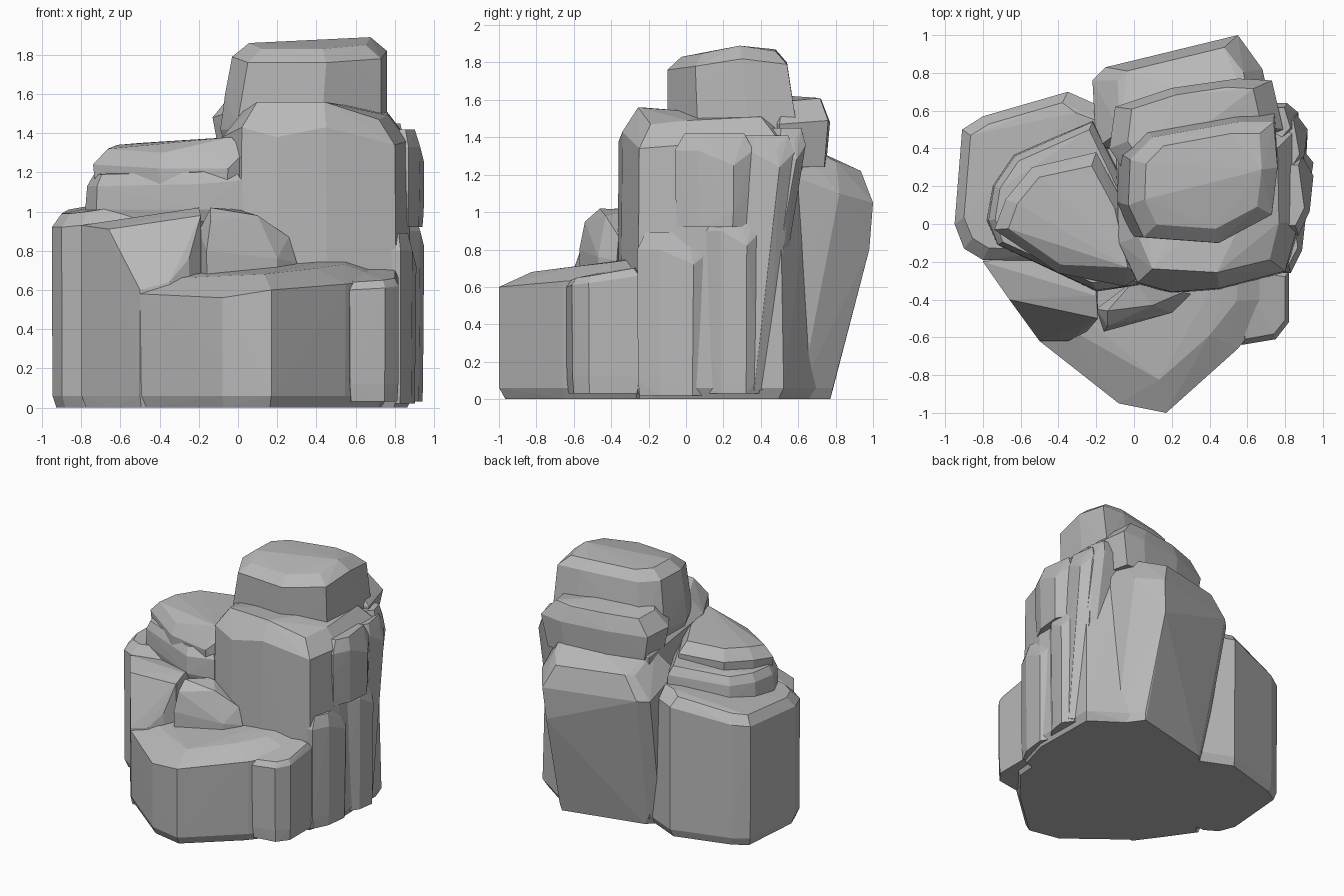
import bpy
import bmesh
import random
from mathutils import Vector

random.seed(4)

default_cube = bpy.data.objects.get("Cube")
if default_cube:
    bpy.data.objects.remove(default_cube, do_unlink=True)

# One plain stone colour
stone = bpy.data.materials.new("grey_stone")
stone.use_nodes = True
stone.diffuse_color = (.48, .48, .48, 1)
stone.node_tree.nodes["Principled BSDF"].inputs["Base Color"].default_value = stone.diffuse_color


def rock(name, crown, base=0, inset=.15, rise=.06, taper=1, shift=(0, 0), foot=.06, chip=.025):
    """Faceted boulder: a shoulder outline, a smaller raised top and a chamfered base."""
    crown = [Vector(point) for point in crown]
    centre = sum(crown, Vector()) / len(crown)
    points = []

    def chipped(point):
        pull = random.uniform(0, chip)
        inward = Vector((centre.x - point.x, centre.y - point.y, 0))
        return point + inward * pull

    for shoulder in crown:
        offset = Vector((shoulder.x - centre.x, shoulder.y - centre.y, 0))
        flat_centre = Vector((centre.x, centre.y, 0))
        slide = Vector((shift[0], shift[1], 0))
        lower = flat_centre + offset * taper + slide + Vector((0, 0, base + foot))
        sole = flat_centre + offset * taper * .94 + slide + Vector((0, 0, base))
        top = shoulder - offset * inset + Vector((0, 0, rise))
        middle = shoulder.lerp(lower, random.uniform(.3, .7))
        points += [shoulder, chipped(middle), chipped(lower), sole]
        if rise:
            points.append(chipped(top))

    bm = bmesh.new()
    for point in points:
        bm.verts.new(point)
    hull = bmesh.ops.convex_hull(bm, input=bm.verts)
    unused = {v for v in hull["geom_interior"] + hull["geom_unused"]
              if isinstance(v, bmesh.types.BMVert)}
    bmesh.ops.delete(bm, geom=list(unused), context='VERTS')
    bmesh.ops.recalc_face_normals(bm, faces=bm.faces)
    mesh = bpy.data.meshes.new(name)
    bm.to_mesh(mesh)
    bm.free()
    mesh.materials.append(stone)
    part = bpy.data.objects.new(name, mesh)
    bpy.context.scene.collection.objects.link(part)


# Low front step with its pointed nose and square corner
rock("front_slab", [
    (-.8, -.2, .6), (-.5, -.62, .58), (-.08, -.95, .56), (.17, -1, .6),
    (.55, -.66, .63), (.76, -.4, .65), (.8, .1, .7), (-.5, .3, .6),
], inset=.3, rise=.08, chip=.01)
rock("corner_block", [
    (.57, -.64, .6), (.75, -.61, .61), (.82, -.52, .62), (.82, -.25, .66), (.5, -.2, .68),
], base=.03, inset=.15, rise=.04, foot=.09)

# Left mass and the sloping buttress in front of it
rock("left_block", [
    (-.95, 0, .92), (-.91, .5, .94), (-.8, .57, .95), (-.35, .7, 1.02),
    (-.27, .64, 1.04), (.1, .5, 1.04), (-.25, -.2, 1), (-.8, -.19, .93), (-.9, -.13, .92),
], inset=.13, rise=.07, chip=.01)
rock("front_buttress", [
    (-.8, -.2, .93), (-.66, -.4, .91), (-.5, -.62, .6), (-.35, -.62, .64),
    (-.25, -.57, .76), (-.19, -.5, .98), (-.2, -.38, 1.02), (-.2, -.1, 1),
], rise=0, chip=.01)

# Small stone caught between step and tower
rock("wedge_stone", [
    (-.2, -.45, .9), (-.16, -.57, .8), (-.14, -.54, .95), (.2, -.47, .76), (.3, -.37, .74),
    (.26, -.36, .87), (.1, -.43, .98), (-.14, -.46, 1.02), (0, -.3, 1.01),
], base=.5, rise=0)

# Tall central tower
rock("tower", [
    (-.08, -.1, 1.38), (.02, -.31, 1.43), (.2, -.36, 1.38), (.45, -.34, 1.43),
    (.8, -.25, 1.34), (.87, 0, 1.36), (.86, .5, 1.38), (.6, .68, 1.35), (-.1, .6, 1.3),
], inset=.2, rise=.13, taper=1.05)

# Leaning block at the back, bulging slightly outwards
rock("back_block", [
    (-.22, .76, 1.05), (-.15, .83, 1.06), (.55, 1, 1.05), (.53, .98, .8), (.68, .82, 1.1),
    (.75, .5, 1.22), (-.2, .4, 1.15),
], inset=.25, rise=.17, taper=.94, shift=(.02, -.2))

# Top boulder and the ledge behind it
rock("top_boulder", [
    (-.03, .1, 1.79), (.05, -.07, 1.76), (.45, -.1, 1.76), (.73, .05, 1.78),
    (.76, .3, 1.82), (.74, .54, 1.79), (.55, .54, 1.8), (.1, .46, 1.79), (-.02, .34, 1.79),
], base=1.36, inset=.2, rise=.07, taper=1.1, shift=(-.03, .03))
rock("back_ledge", [
    (-.13, .4, 1.48), (-.1, .62, 1.47), (.2, .72, 1.48), (.55, .77, 1.48),
    (.73, .76, 1.49), (.79, .5, 1.47), (0, .2, 1.52),
], base=1.24, inset=.22, rise=.12, taper=.95, foot=.1)

# Two flat layers on the left shoulder
rock("lower_shoulder_layer", [
    (-.77, .02, 1.13), (-.74, .2, 1.13), (-.63, .36, 1.13), (-.22, .54, 1.18),
    (-.05, .2, 1.2), (.02, -.32, 1.16), (-.2, -.35, 1.14), (-.72, -.11, 1.13),
], base=.95, inset=.08, rise=.06, taper=1.03)
rock("upper_shoulder_layer", [
    (-.74, -.03, 1.24), (-.68, .13, 1.26), (-.54, .3, 1.27), (-.2, .38, 1.28),
    (-.05, .1, 1.29), (.03, -.28, 1.3), (-.05, -.33, 1.22), (-.4, -.26, 1.22),
], base=1.08, inset=.17, rise=.08, taper=.99)

# Upright ribs along the right side: name, front, back, reach, base, top, lean
ribs = [
    ("front_rib", -.26, .14, .91, .02, .8, 0),
    ("lower_rib", .1, .4, .95, .03, .9, 0),
    ("middle_rib", .26, .58, .92, .05, 1.32, -.13),
    ("upper_rib", -.06, .36, .95, .92, 1.33, 0),
    ("back_rib", .44, .64, .87, .1, 1.36, -.2),
]
for name, front, back, reach, base, top, lean in ribs:
    span = back - front
    rock(name, [
        (.6, front, top), (reach - .08, front, top), (reach - .02, front + span * .3, top),
        (reach, back - span * .25, top - .08), (reach - .06, back, top), (.6, back, top),
    ], base=base, inset=.2, rise=.09, shift=(0, lean), foot=.08, chip=.06)
